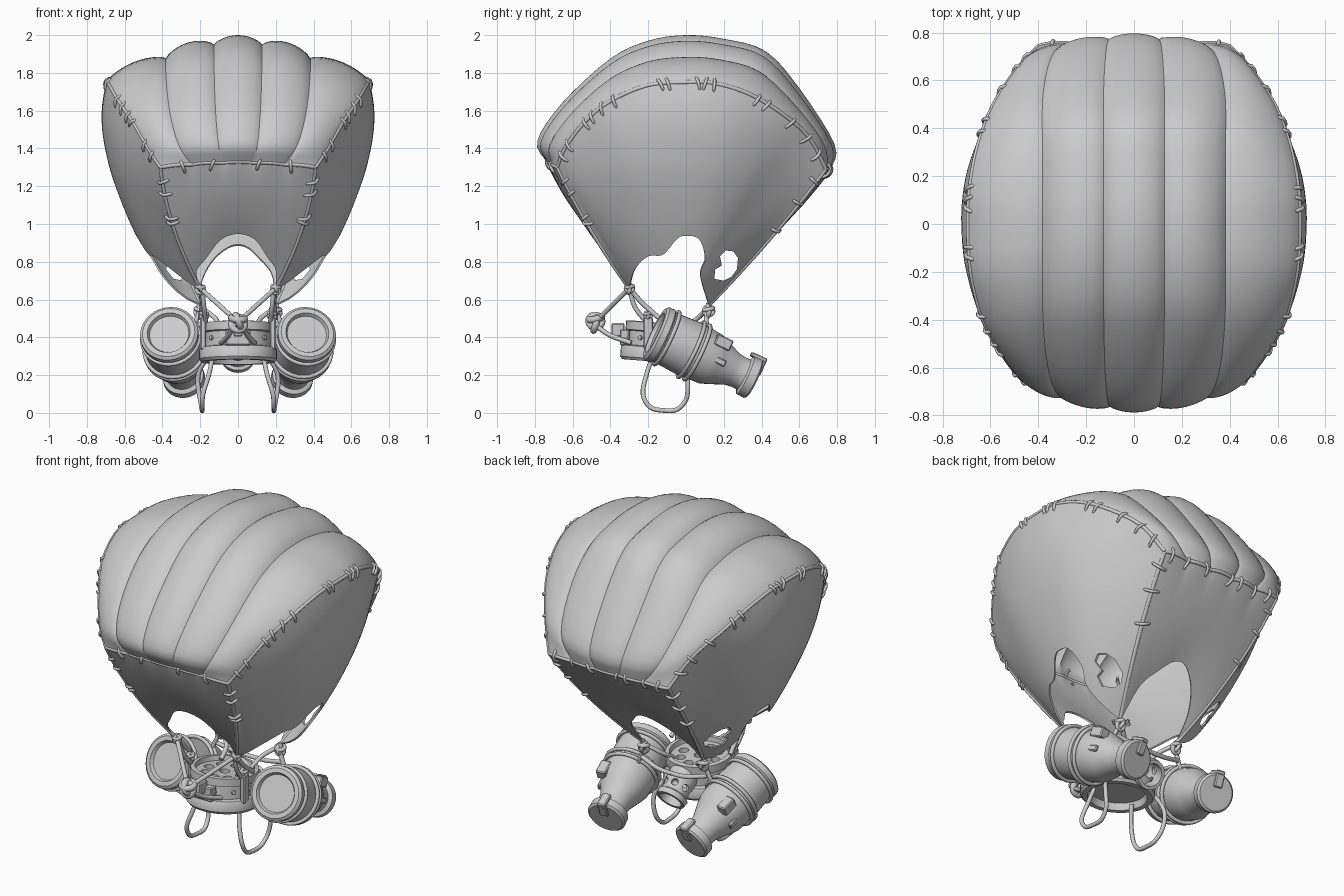
import bpy, bmesh, math, random
from mathutils import Vector as V

if "Cube" in bpy.data.objects:
    bpy.data.objects.remove(bpy.data.objects["Cube"])
random.seed(4)
# ---------- helpers ----------
def spline(pts, t):
    n = len(pts) - 1
    i = min(int(t * n), n - 1)
    f = t * n - i
    b, c = V(pts[i]), V(pts[i + 1])
    a = V(pts[i - 1]) if i else 2 * b - c
    d = V(pts[i + 2]) if i + 2 <= n else 2 * c - b
    return 0.5 * (2 * b + (c - a) * f + (2 * a - 5 * b + 4 * c - d) * f * f + (3 * b - a - 3 * c + d) * f ** 3)

def finish(o, angle=35, cutter=None):
    if cutter:
        m = o.modifiers.new("cut", 'BOOLEAN')
        m.operation, m.object, m.solver = 'DIFFERENCE', cutter, 'EXACT'
        cutter.hide_render = True
    bpy.ops.object.select_all(action='DESELECT')
    o.select_set(True)
    bpy.context.view_layer.objects.active = o
    bpy.ops.object.convert(target='MESH')
    bpy.ops.object.shade_smooth_by_angle(angle=math.radians(angle))

def add(name, data):
    if isinstance(data, bmesh.types.BMesh):
        bmesh.ops.recalc_face_normals(data, faces=data.faces)
        bm, data = data, bpy.data.meshes.new(name)
        bm.to_mesh(data)
    o = bpy.data.objects.new(name, data)
    bpy.context.collection.objects.link(o)
    return o

def cloth(name, nu, nv, f, cutter=None):
    bm = bmesh.new()
    g = [[bm.verts.new(f(i / nu, j / nv)) for j in range(nv + 1)] for i in range(nu + 1)]
    for i in range(nu):
        for j in range(nv):
            bm.faces.new((g[i][j], g[i + 1][j], g[i + 1][j + 1], g[i][j + 1]))
    o = add(name, bm)
    s = o.modifiers.new("thickness", 'SOLIDIFY')
    s.thickness, s.offset = 0.01, 0
    finish(o, 35, cutter)

def tubes(name, paths, r, steps=0, cyclic=False):
    cu = bpy.data.curves.new(name, 'CURVE')
    cu.dimensions, cu.bevel_depth, cu.bevel_resolution, cu.use_fill_caps = '3D', r, 2, True
    for p in paths:
        p = [spline(p, k / steps) for k in range(steps + 1)] if steps else p
        s = cu.splines.new('POLY')
        s.points.add(len(p) - 1)
        for q, c in zip(s.points, p):
            q.co = (*c, 1)
        s.use_cyclic_u = cyclic
    finish(add(name, cu), 60)

def lathe(name, prof, origin, axis, seg=32, cutter=None):
    bm, q, rings = bmesh.new(), V(axis).to_track_quat('Z', 'Y'), []
    for d, r in prof:
        rings.append([bm.verts.new(V(origin) + q @ V((r * math.cos(math.tau * k / seg), r * math.sin(math.tau * k / seg), d)))
                      for k in range(seg if r else 1)])
    for a, b in zip(rings, rings[1:]):
        for k in range(seg):
            vs = [a[k % len(a)], a[(k + 1) % len(a)], b[(k + 1) % len(b)], b[k % len(b)]]
            bm.faces.new(list(dict.fromkeys(vs)))
    finish(add(name, bm), 35, cutter)

def box(name, loc, size, rot=(0, 0, 0)):
    bpy.ops.mesh.primitive_cube_add(size=1, location=loc, rotation=rot)
    o = bpy.context.object
    o.name, o.scale = name, size
    bpy.ops.object.transform_apply(location=False, rotation=False)
    o.modifiers.new("bevel", 'BEVEL').width = 0.006
    finish(o)

def knot(name, loc, r):
    for k, rot in enumerate(((1.3, 0.3, 0), (0.3, 1.2, 0.4), (0.2, 0.1, 0))):
        bpy.ops.mesh.primitive_torus_add(location=V(loc) + V((0, 0, (k - 1) * r * 0.4)), rotation=rot,
            major_radius=r, minor_radius=r * 0.5, major_segments=16, minor_segments=8)
        bpy.context.object.name = name
        finish(bpy.context.object, 60)
flip = lambda p: V((-p[0], p[1], p[2]))
# ---------- envelope shape ----------
crown = [(0, -.735, 1.33), (0, -.782, 1.44), (0, -.65, 1.64), (0, -.4, 1.87), (0, -.2, 1.965), (0, 0, 1.995),
         (0, .2, 1.975), (0, .42, 1.91), (0, .6, 1.71), (0, .782, 1.42), (0, .765, 1.29)]
rail = [(.41, -.68, 1.3), (.475, -.64, 1.4), (.555, -.535, 1.54), (.63, -.4, 1.65), (.68, -.2, 1.735), (.692, 0, 1.75),
        (.685, .15, 1.745), (.65, .33, 1.69), (.585, .5, 1.59), (.485, .65, 1.46), (.4, .74, 1.29)]
side_hem = [(.2, -.3, .66), (.27, -.27, .76), (.36, -.2, .83), (.42, -.12, .84), (.46, -.05, .92), (.47, 0, .94),
            (.46, .07, .92), (.37, .1, .82), (.28, .075, .73), (.2, .12, .57)]
front_hem = [(-.2, .66), (-.22, .75), (-.17, .82), (-.09, .92), (0, .95), (.09, .92), (.16, .82), (.2, .76), (.2, .66)]
back_hem = [(-.2, .57), (-.19, .7), (-.13, .81), (-.04, .88), (.04, .88), (.11, .82), (.18, .73), (.2, .57)]

def canopy(a, v, k=1):
    u = 2 * a - 1
    c, s = spline(crown, v), spline(rail, v)
    p = c.lerp(s, u * u)
    x = .65 * abs(u) if abs(u) < .6 else .39 + (s.x - .39) * (abs(u) - .6) / .4   # parallel gore seams over the top
    w = min(1, (1 if v < .5 else 1.5) * math.sin(math.pi * v))
    p.x = math.copysign(x * w + abs(u) * s.x * (1 - w), u)
    puff = k * 0.04 * (abs(math.cos(2.5 * math.pi * u)) ** 0.7 - 1 + u ** 4)
    n = V((p.x * 0.6, p.y, p.z - 1.1)).normalized()
    return p + n * puff * (0.35 + 0.65 * math.sin(math.pi * v))

def side(s, t):
    b, w = 4 * t * (1 - t), t * t * (3 - 2 * t)
    p = spline(rail, s).lerp(spline(side_hem, s), t)
    p += V((0.035 + 0.07 * math.sin(math.pi * s), -0.02 * math.cos(math.pi * s), 0)) * b
    # rounded lower part, measured between the two corner seams
    y0, y1 = -.3 - .38 * (p.z - .66) / .64, .12 + .62 * (p.z - .57) / .72
    h = min(1, max(0, (p.y - y0) / (y1 - y0)))
    e = min(1, max(0, (p.z - .66) / .64 * (1 - h) + (p.z - .57) / .72 * h))
    x = .2 + (.21 - .01 * h) * e + .14 * e * (1 - e) + (.2 + .2 * (p.z - .93)) * (4 * h * (1 - h)) ** .8
    p.x += (x - p.x) * w
    return p

def end_panel(hem, v):
    def f(s, t):
        x, z = spline(hem, s)
        y = .12 + .63 * (z - .57) / .72 if v else -.3 - .43 * (z - .66) / .64
        b = 4 * t * (1 - t)
        return canopy(s, v, (1 - t) ** 6).lerp(V((x, y, z)), t) + V((0.035 * (2 * s - 1), 0.02 if v else -0.02, 0)) * b
    return f
# torn hole through both side panels
bm = bmesh.new()
f = bm.faces.new([bm.verts.new((-1, y, z)) for y, z in ((.15, .71), (.155, .76), (.19, .78), (.18, .83), (.21, .86),
                 (.25, .855), (.275, .82), (.27, .76), (.24, .72), (.2, .7))])
ext = bmesh.ops.extrude_face_region(bm, geom=[f])
bmesh.ops.translate(bm, vec=(2, 0, 0), verts=[v for v in ext['geom'] if isinstance(v, bmesh.types.BMVert)])
tear = add("tear_cutter", bm)
cloth("canopy", 60, 40, canopy)
cloth("side_panel_right", 44, 20, side, tear)
cloth("side_panel_left", 44, 20, lambda s, t: flip(side(s, t)), tear)
cloth("front_panel", 40, 16, end_panel(front_hem, 0))
cloth("back_panel", 40, 16, end_panel(back_hem, 1))
# ---------- seams and stitches ----------
half_seams = [(lambda t: spline(rail, t), [.07, .12, .2, .23, .27, .31, .43, .45, .54, .57, .6, .73, .76, .84, .9, .95]),
              (lambda t: side(0, t), [.12, .22, .42, .46]), (lambda t: side(1, t), [.1, .25, .45])]
seams = half_seams + [((lambda t, f=f: flip(f(t))), k) for f, k in half_seams]
seams += [(lambda t: canopy(t, 0), [.14, .34, .64, .84]), (lambda t: canopy(t, 1), [.08, .2, .34, .42, .65, .8, .94])]
tubes("seam_cords", [[f(k / 30) for k in range(31)] for f, _ in seams], 0.011)
stitches = []
for f, ks in seams:
    for k in ks:
        p, tan = f(k), (f(k + .01) - f(k - .01)).normalized()
        n = (p - V((0, 0, 1.25))).normalized()
        n = (n - tan * n.dot(tan)).normalized()
        c = (tan.cross(n) + tan * random.uniform(-.5, .5)).normalized()
        stitches.append([p + c * a + n * h for a, h in ((-.042, -.034), (-.032, -.006), (0, .012), (.032, -.006), (.042, -.034))])
tubes("stitches", stitches, 0.0085, 8)
# ---------- central drum with perforated lid ----------
def hole_set(name, items, depth):
    bm = bmesh.new()
    for loc, axis, r in items:
        vs = bmesh.ops.create_cone(bm, cap_ends=True, segments=12, radius1=r, radius2=r, depth=depth)['verts']
        bmesh.ops.rotate(bm, verts=vs, matrix=V(axis).to_track_quat('Z', 'Y').to_matrix())
        bmesh.ops.translate(bm, verts=vs, vec=loc)
    return add(name, bm)
around = lambda n: [(math.cos(math.tau * k / n), math.sin(math.tau * k / n)) for k in range(n)]
C, Z = V((0, -.14, 0)), V((0, 0, 1))
lid_holes = hole_set("lid_hole_cutter", [(C + V((.105 * c, .012 + .105 * s, .44)), Z, .028) for c, s in around(8)]
                     + [(C + V((0, .012, .45)), Z, .03)], .07)
lathe("drum", [(.31, 0), (.31, .155), (.27, .165), (.27, .195), (.285, .207), (.335, .207), (.345, .2), (.35, .175), (.425, .172),
      (.43, .19), (.475, .19), (.478, .165), (.45, .16), (.45, 0)], C - V((0, .025, 0)), (0, .08, 1), 36, lid_holes)
for c, s in around(10):
    d = V((c, s, 0))
    lathe("drum_bolt", [(0, .013), (.012, .012), (.018, 0)], C + d * .17 + Z * (.39 - s * .013), d, 8)
box("front_bracket", (0, -.325, .4), (.13, .05, .085))
box("front_lug", (0, -.36, .44), (.05, .07, .07))
# perforated nozzle behind the drum
N, A = V((0, -.01, .4)), V((0, .8, -.6))
B = A.cross(V((1, 0, 0)))
noz_holes = hole_set("nozzle_hole_cutter", [(N + A * .12 + (V((c, 0, 0)) + B * s) * .08, V((c, 0, 0)) + B * s, .02) for c, s in around(7)], .08)
lathe("nozzle", [(0, 0), (0, .085), (.08, .085), (.16, .075), (.17, .09), (.2, .085), (.2, .065), (.06, .065), (.06, 0)], N, A, 24, noz_holes)
# ---------- side barrels and rigging ----------
barrel = [(.02, 0), (.02, .105), (0, .115), (0, .14), (.012, .155), (.045, .155), (.055, .143), (.2, .152), (.33, .143),
          (.37, .128), (.455, .092), (.5, .086), (.525, .088), (.535, .11), (.58, .112), (.59, .1), (.59, 0)]
for sx, sd in ((1, "right"), (-1, "left")):
    F, E = V((.367 * sx, -.165, .425)), V((.285 * sx, .355, .18))
    ax = (E - F).normalized()
    eu = ax.to_track_quat('Z', 'Y').to_euler()
    up = (Z - ax * ax.z).normalized()
    out = ax.cross(up) * (1 if ax.cross(up).x * sx > 0 else -1)
    lathe("barrel_" + sd, barrel, F, ax)
    tubes("barrel_ropes_" + sd, [[F + ax * d + (up * s + out * c) * r for c, s in around(32)]
          for d, r in ((.07, .153), (.215, .16), (.25, .158))], .011, 0, True)
    for part, loc, size in (("clamp", ax * .34 + up * .1 + out * .1, (.06, .06, .09)), ("fin", ax * .36 + out * .13, (.02, .035, .07)),
                            ("latch", ax * .59 + up * .07, (.05, .08, .03)), ("clasp", ax * .56 + up * .115, (.05, .025, .09))):
        box("barrel_%s_%s" % (part, sd), F + loc, size, eu)
    box("drum_post_" + sd, (.185 * sx, -.2, .42), (.03, .05, .17))
    m = lambda pts: [V((x * sx, y, z)) for x, y, z in pts]
    tubes("foot_loop_" + sd, [m([(.135, -.18, .29), (.155, -.21, .2), (.185, -.228, .1), (.19, -.19, .03), (.19, -.12, .013),
          (.19, -.05, .017), (.2, 0, .07), (.212, .01, .15), (.205, 0, .22), (.16, -.03, .3)])], .0125, 36)
    tubes("front_ropes_" + sd, [m(p) for p in (((.2, -.3, .66), (.1, -.39, .57), (0, -.48, .48)),
          ((.02, -.49, .47), (.05, -.4, .41), (.09, -.29, .37)), ((.2, -.3, .66), (.19, -.23, .58), (.2, -.14, .5)),
          ((.19, -.3, .66), (.18, -.27, .56), (.17, -.2, .47)))], .013, 12)
    tubes("back_ropes_" + sd, [m(p) for p in (((.2, .12, .58), (.21, .11, .52), (.25, .1, .42)),
          ((.2, .12, .56), (.12, .06, .5), (.1, -.02, .45)), ((.22, .11, .47), (.1, .13, .44), (0, .135, .435)))], .013, 12)
    for p, r in (((.2, -.3, .66), .02), ((.2, .12, .54), .024), ((.18, -.2, .52), .018)):
        knot("rope_knot_" + sd, (p[0] * sx, p[1], p[2]), r)
knot("front_knot", (0, -.48, .485), .036)
